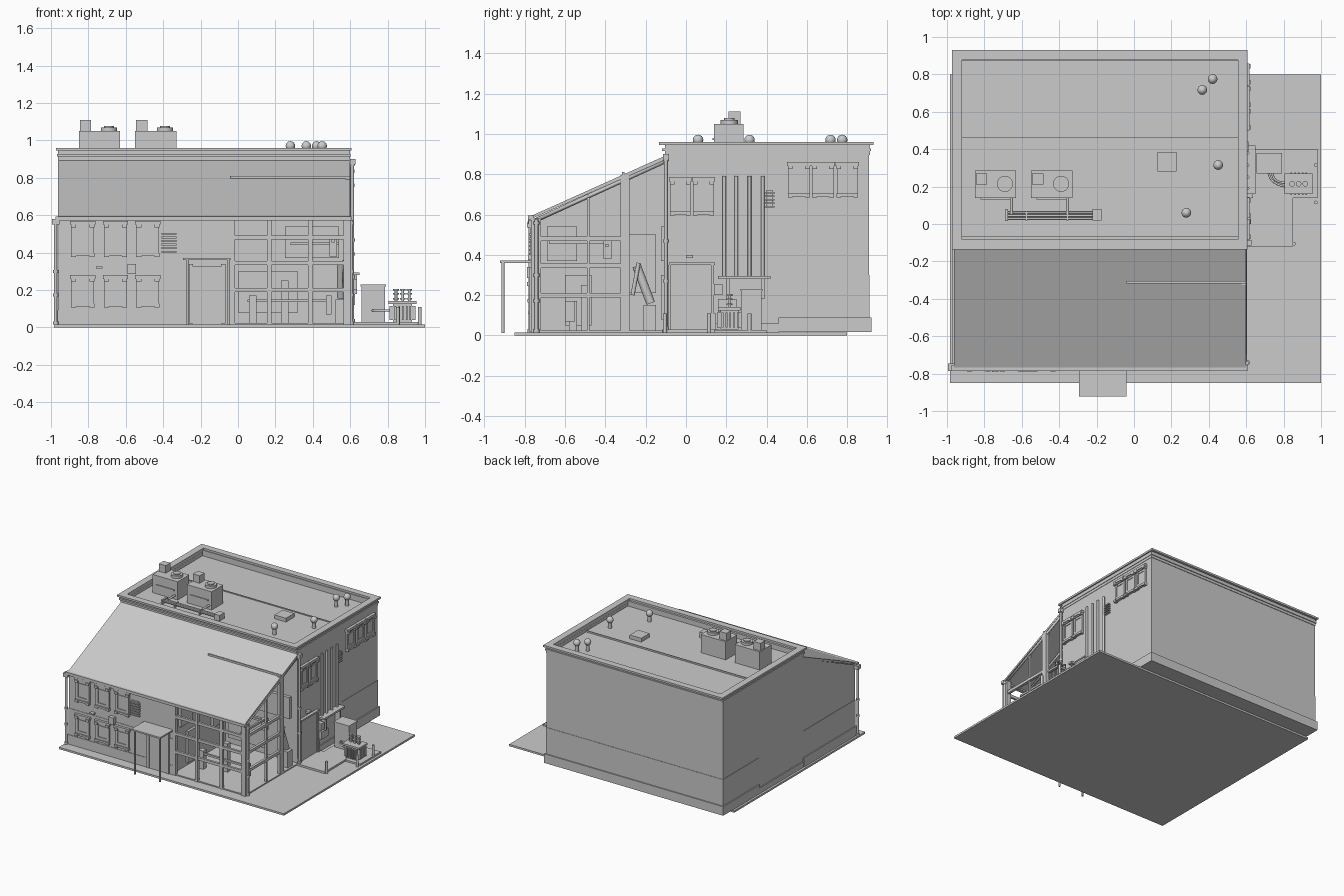
import bpy, bmesh, math
from mathutils import Vector

def finish(name, bm, smooth=False):
    bmesh.ops.recalc_face_normals(bm, faces=bm.faces)
    me = bpy.data.meshes.new(name)
    bm.to_mesh(me)
    bm.free()
    ob = bpy.data.objects.new(name, me)
    bpy.context.collection.objects.link(ob)
    if smooth:
        for p in me.polygons:
            p.use_smooth = len(p.vertices) == 4
    return ob

def boxes(name, *dims):
    """One object from boxes given as x0, x1, y0, y1, z0, z1."""
    bm = bmesh.new()
    for x0, x1, y0, y1, z0, z1 in dims:
        vs = bmesh.ops.create_cube(bm, size=1)['verts']
        for v in vs:
            v.co = ((x0+x1)/2 + v.co.x*(x1-x0), (y0+y1)/2 + v.co.y*(y1-y0), (z0+z1)/2 + v.co.z*(z1-z0))
    return finish(name, bm)

def profile(name, x0, x1, pts):
    """Extrude a y-z outline along x."""
    bm = bmesh.new()
    f = bm.faces.new([bm.verts.new((x0, y, z)) for y, z in pts])
    r = bmesh.ops.extrude_face_region(bm, geom=[f])
    for v in r['geom']:
        if isinstance(v, bmesh.types.BMVert):
            v.co.x = x1
    return finish(name, bm)

def rod(name, a, b, r, n=12):
    a, b = Vector(a), Vector(b)
    bm = bmesh.new()
    bmesh.ops.create_cone(bm, cap_ends=True, segments=n, radius1=r, radius2=r, depth=(b-a).length)
    q = (b-a).to_track_quat('Z', 'Y')
    for v in bm.verts:
        v.co = q @ v.co + (a+b)/2
    return finish(name, bm, True)

def wall_boxes(name, face, *dims):
    """Boxes on a facade: u0, u1, depth0, depth1, z0, z1."""
    if face == 'front':
        return boxes(name, *[(u0, u1, -.76-d1, -.76-d0, a, b) for u0, u1, d0, d1, a, b in dims])
    return boxes(name, *[(.595+d0, .595+d1, u0, u1, a, b) for u0, u1, d0, d1, a, b in dims])

def window(name, face, u, w, z0, z1):
    h = w/2
    parts = [(u-h, u+h, 0, .022, z1-.02, z1), (u-h*.9, u+h*.9, 0, .015, z1-.03, z1-.02),
             (u-h*.92, u+h*.92, 0, .022, z0, z0+.015),
             (u-h*.62, u+h*.62, 0, .008, z0+.03, z1-.03),
             (u-h*.6, u+h*.6, 0, .014, z0+.015, z0+.035)]
    for s in (-1, 1):
        c = u+s*h*.72
        parts += [(c-h*.16, c+h*.16, 0, .014, z0+.015, z1-.03),
                  (c-h*.2, c+h*.2, 0, .028, z1-.035, z1-.015),
                  (c-h*.2, c+h*.2, 0, .024, z0-.006, z0+.012)]
    parts += [(u-h*.6, u+h*.6, 0, .013, z1-.05, z1-.042)]
    wall_boxes(name, face, *parts)

def louvre(name, face, u0, u1, z0, z1, n):
    s = (z1-z0)/n
    wall_boxes(name, face, (u0+.008, u1-.008, 0, .008, z0, z1),
               *[(u0, u1, 0, .018, z0+i*s, z0+i*s+s*.5) for i in range(n)])

# Site slab and main block
boxes('ground_slab', (-.985, 1, -.85, .80, 0, .015))
boxes('main_block', (-.96, .595, -.1, .46, .015, .905))
boxes('rear_block', (-.96, .595, .455, .908, .02, .900))
boxes('rear_plinth', (-.972, .607, .46, .92, .018, .09))
boxes('plinth', (-.968, .603, -.1, .46, .015, .06), (-.97, -.04, -.767, -.1, .015, .09))
boxes('brick_band', (-.963, .598, .458, .911, .09, .30), (-.963, -.042, -.763, -.1, .09, .30))

# Parapet band and cap
def ring(name, x0, x1, y0, y1, w, a, b):
    boxes(name, (x0, x1, y0, y0+w, a, b), (x0, x1, y1-w, y1, a, b),
          (x0, x0+w, y0+w, y1-w, a, b), (x1-w, x1, y0+w, y1-w, a, b))
ring('parapet_wall', -.963, .598, -.105, .912, .04, .895, .945)
ring('parapet_lip', -.967, .602, -.12, .918, .045, .915, .928)
ring('parapet_cap', -.972, .608, -.135, .93, .053, .945, .96)
boxes('roof_joint', (-.92, .56, .455, .463, .90, .912))

# Lean-to: closed left part, open right part, common roof
profile('lean_to_body', -.96, -.04, [(-.76, .015), (-.76, .575), (-.1, .875), (-.1, .015)])
profile('lean_to_roof', -.962, .60, [(-.775, .575), (-.775, .59), (-.1, .893), (-.1, .873)])
boxes('room_floor', (-.04, .60, -.76, -.1, .015, .024))
boxes('gutter', (-.975, .608, -.785, -.755, .572, .594))
boxes('roof_seam', (-.04, .60, -.318, -.306, .785, .81))

# Timber frame of the open corner
posts = [(x-.012, x+.012, -.765, -.741, .015, .58) for x in (-.028, .168, .385)]
boxes('front_posts', *posts, (.565, .605, -.77, -.72, .015, .58))
boxes('side_posts', (.575, .60, -.325, -.28, .015, .795), (.58, .597, -.492, -.478, .015, .70))
for z in (.20, .345, .48):
    boxes('frame_rails', (-.04, .60, -.762, -.744, z-.011, z+.011),
          (.58, .60, -.75, -.29, z-.011, z+.011))
for x in (-.03, .168, .385, .592):
    rod('rafter', (x, -.76, .565), (x, -.11, .862), .011, 4)

# Interior panels and fittings seen through the frame
boxes('inner_back_panels', (.25, .54, -.125, -.1, .37, .54), (0, .32, -.125, -.1, .08, .30))
boxes('inner_side_panels', (-.04, -.02, -.69, -.54, .37, .54), (-.04, -.02, -.60, -.47, .05, .30),
      (-.04, -.02, -.28, -.15, .21, .50))
boxes('inner_columns', (.06, .10, -.58, -.54, .02, .17), (.23, .27, -.52, -.48, .02, .25),
      (.47, .50, -.60, -.55, .07, .17), (.49, .53, -.41, -.37, .38, .47))
boxes('inner_rails', (.05, .49, -.57, -.555, .135, .15), (.28, .54, -.40, -.385, .44, .455),
      (.5, .515, -.68, -.37, .455, .47))
rod('leaning_duct', (.55, -.245, .345), (.55, -.175, .16), .022)
rod('duct_arm', (.57, -.265, .20), (.57, -.235, .36), .01)
boxes('duct_base', (.52, .585, -.21, -.15, .02, .15))

# Front facade
for x in (-.83, -.655, -.482):
    window('front_window_upper', 'front', x, .135, .383, .57)
    window('front_window_lower', 'front', x, .135, .113, .28)
louvre('front_louvre', 'front', -.41, -.33, .40, .515, 6)
wall_boxes('front_lamps', 'front', (-.59, -.545, 0, .03, .285, .34), (-.76, -.725, 0, .03, .315, .325))
wall_boxes('front_door', 'front', (-.24, -.09, 0, .012, .02, .31), (-.25, -.08, 0, .02, .31, .325),
           (-.262, -.24, 0, .02, .02, .34), (-.09, -.068, 0, .02, .02, .34))
boxes('door_canopy', (-.295, -.04, -.922, -.76, .36, .372))
for x in (-.272, -.052):
    rod('canopy_post', (x, -.908, .012), (x, -.908, .36), .007)

# Downpipes with collars
for x, y, z in ((-.975, -.772, .575), (.606, -.742, .575), (.612, -.1, .90)):
    rod('downpipe', (x, y, .015), (x, y, z), .009)
    for k in (.04, .3, .52, .97):
        rod('pipe_collar', (x, y, z*k-.008), (x, y, z*k+.008), .014)
boxes('downpipe_heads', (-.995, -.955, -.785, -.745, .55, .58), (.60, .628, -.115, -.085, .87, .90))

# Right facade
for y in (-.028, .087):
    window('side_window', 'right', y, .112, .60, .785)
for y in (.56, .68, .80):
    window('rear_side_window', 'right', y, .118, .69, .86)
louvre('side_louvre', 'right', .39, .44, .635, .72, 5)
wall_boxes('side_door', 'right', (-.075, .125, 0, .012, .03, .35), (-.085, .145, 0, .022, .35, .362),
           (-.09, -.075, 0, .02, .03, .35), (.125, .14, 0, .02, .03, .35))
wall_boxes('side_lamp', 'right', (0, .035, 0, .03, .385, .40))
for y in (.19, .25, .315, .38):
    rod('wall_conduit', (.608, y, .285), (.608, y, .79), .009)
wall_boxes('cable_tray', 'right', (.16, .42, 0, .055, .28, .295), (.2, .215, 0, .04, .18, .28),
           (.375, .39, 0, .04, .18, .28))
wall_boxes('meter_boxes', 'right', (.14, .18, 0, .04, .2, .255), (.16, .25, 0, .03, .12, .18),
           (.13, .15, 0, .025, .03, .11))

# Yard equipment
boxes('door_step', (.60, .85, -.12, .165, .014, .03))
boxes('equipment_pad', (.64, .98, .14, .40, .014, .028))
boxes('cabinet', (.66, .785, .275, .375, .025, .22), (.655, .79, .27, .38, .22, .23))
boxes('transformer', (.83, .93, .17, .26, .03, .125), (.805, .955, .16, .27, .125, .14))
boxes('transformer_fins', *[(.81, .95, .177+i*.019, .186+i*.019, .04, .115) for i in range(5)],
      *[(.838+i*.02, .846+i*.02, .155, .275, .04, .115) for i in range(5)])
for x in (.845, .88, .915):
    rod('insulator', (x, .215, .14), (x, .215, .20), .007)
    for z in (.15, .175, .197):
        rod('insulator_disc', (x, .215, z), (x, .215, z+.008), .015)
for x, y in ((.972, .315), (.972, .115), (.855, -.105)):
    rod('bollard', (x, y, .01), (x, y, .11), .01)
cu = bpy.data.curves.new('cable', 'CURVE')
cu.dimensions = '3D'
cu.bevel_depth = .006
for off in (0, .02):
    sp = cu.splines.new('BEZIER')
    sp.bezier_points.add(1)
    for p, co in zip(sp.bezier_points, ((.72+off, .28, .09), (.83, .20+off, .09))):
        p.co = co
    sp.bezier_points[0].handle_left = (.72+off, .32, .09)
    sp.bezier_points[0].handle_right = (.72+off, .23, .09)
    sp.bezier_points[1].handle_left = (.77, .20+off, .09)
    sp.bezier_points[1].handle_right = (.87, .20+off, .09)
bpy.context.collection.objects.link(bpy.data.objects.new('cable', cu))

# Rooftop units, pipes, hatch and vents
for x in (-.85, -.55):
    boxes('roof_unit', (x, x+.22, .14, .285, .90, 1.05), (x+.005, x+.065, .21, .27, 1.05, 1.11),
          (x+.03, x+.19, .132, .14, .97, .98))
    rod('fan_rim', (x+.16, .215, 1.05), (x+.16, .215, 1.07), .043, 20)
    rod('fan_hub', (x+.16, .215, 1.07), (x+.16, .215, 1.078), .026, 16)
    rod('unit_pipe', (x+.195, .14, .935), (x+.195, .05, .935), .008)
for y in (.03, .045, .06):
    rod('roof_pipe', (-.69, y, .925), (-.2, y, .925), .006)
boxes('pipe_supports', (-.222, -.175, .018, .08, .90, .95), (-.69, -.675, .015, .08, .90, .94),
      (-.58, -.57, .02, .07, .90, .935), (-.36, -.35, .02, .07, .90, .935))
boxes('roof_hatch', (.125, .227, .28, .385, .90, .935))
for x, y in ((.42, .775), (.365, .717), (.45, .315), (.28, .06)):
    rod('vent_stem', (x, y, .90), (x, y, .96), .014)
    bm = bmesh.new()
    bmesh.ops.create_uvsphere(bm, u_segments=14, v_segments=8, radius=.026)
    for v in bm.verts:
        v.co = v.co*1.0 + Vector((x, y, .97))
    finish('vent_cowl', bm, True)
